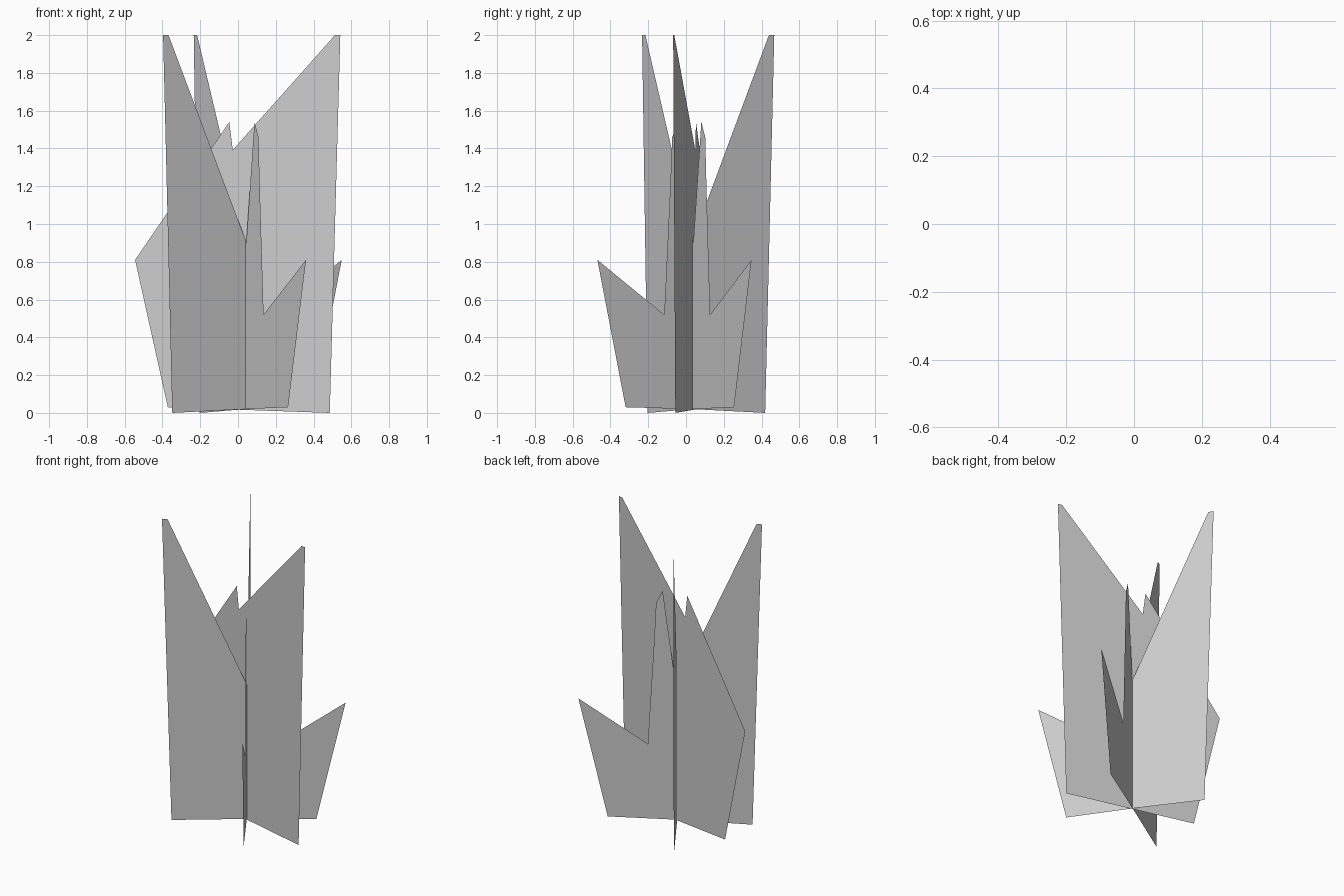
import bpy, bmesh
from math import radians, cos, sin

if "Cube" in bpy.data.objects:
    bpy.data.objects.remove(bpy.data.objects["Cube"])

# Shared axis where the three upright cards cross
AXIS = (0.04, 0.035)

# Card outline (distance from axis, height): tall leaf on -, low leaf on +
OUTLINE = [(0.0, 0.02), (0.42, 0.03), (0.597, 0.81), (0.178, 0.52),
           (0.14, 1.2), (0.128, 1.46), (0.088, 1.54), (0.007, 0.90),
           (-0.474, 1.99), (-0.48, 2.0), (-0.512, 2.0), (-0.455, 0.0)]


def leaf_card(name, angle):
    c, s = cos(radians(angle)), sin(radians(angle))
    bm = bmesh.new()
    bm.faces.new([bm.verts.new((AXIS[0] + r * c, AXIS[1] + r * s, z))
                  for r, z in OUTLINE])
    bmesh.ops.triangulate(bm, faces=bm.faces[:])
    bmesh.ops.dissolve_limit(bm, angle_limit=0.01, verts=[], edges=bm.edges[:])
    mesh = bpy.data.meshes.new(name)
    bm.to_mesh(mesh)
    bm.free()
    obj = bpy.data.objects.new(name, mesh)
    bpy.context.collection.objects.link(obj)


# Three crossed grass cards; the angle is the direction of the low leaf
for i, angle in enumerate((-57.6, 31.5, 168.4), 1):
    leaf_card(f"leaf_card_{i}", angle)
